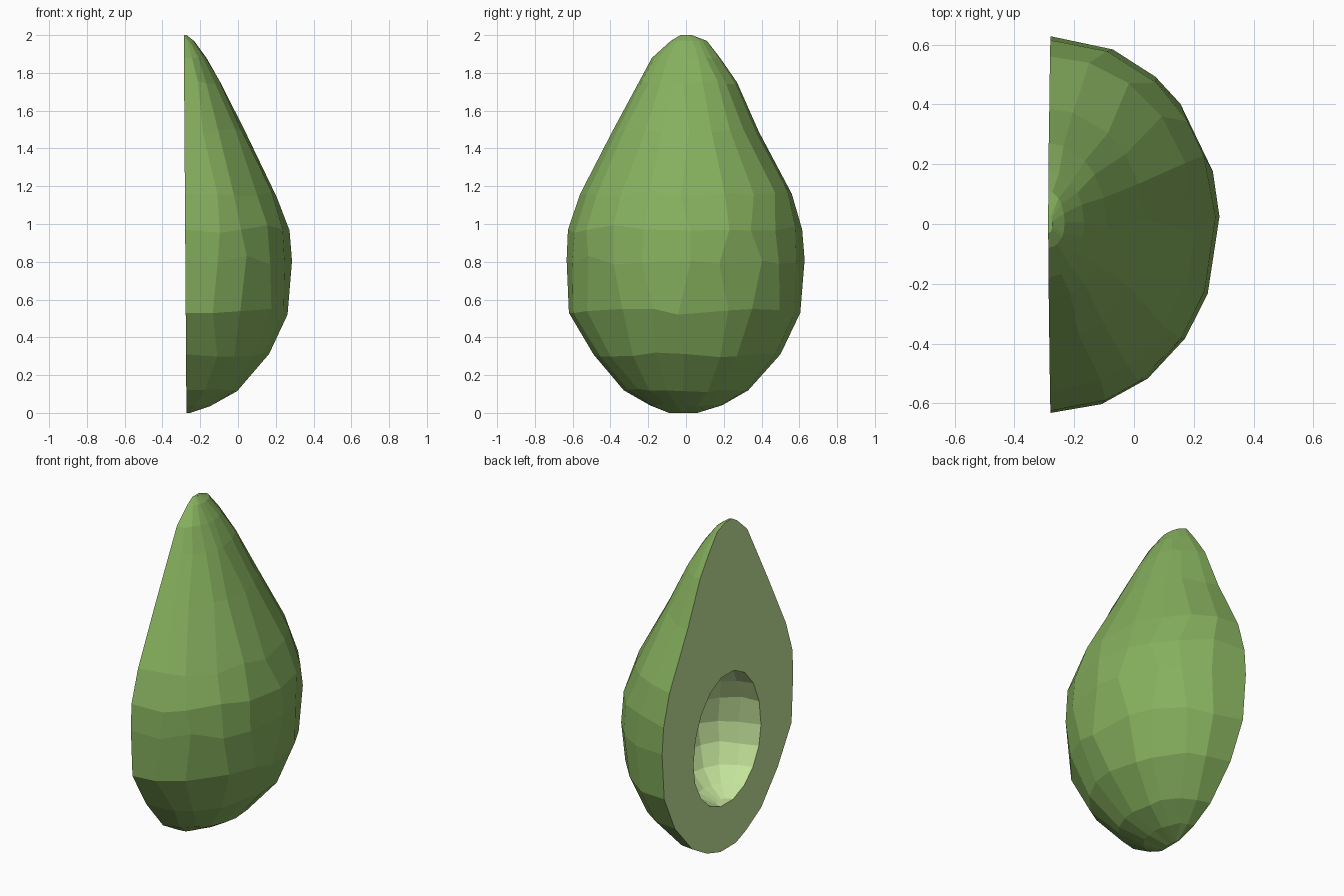
import bpy, bmesh, math, random

random.seed(4)
if "Cube" in bpy.data.objects:
    bpy.data.objects.remove(bpy.data.objects["Cube"], do_unlink=True)


def material(name, rgb):
    mat = bpy.data.materials.new(name)
    mat.use_nodes = True
    mat.diffuse_color = (*rgb, 1)
    mat.node_tree.nodes["Principled BSDF"].inputs["Base Color"].default_value = (*rgb, 1)
    return mat


def cut_x(z):
    """Slightly leaning plane of the cut."""
    return -0.273 - 0.007 * z


def half_shell(bm, rings, segments, mat, jitter):
    """Skin half-elliptic rings (z, width -y, width +y, depth); return the rim edges."""
    loops = []
    for z, w_neg, w_pos, depth in rings:
        loop = []
        for i in range(segments + 1):
            inner = 0 < i < segments
            a = math.pi * i / segments
            height = z
            if inner:
                a += random.uniform(-jitter, jitter)
                height += random.uniform(-jitter, jitter) * depth * 0.6
            y = -math.cos(a) * (w_neg if math.cos(a) > 0 else w_pos)
            height = min(max(height, 0), 2)
            loop.append(bm.verts.new((cut_x(height) + depth * math.sin(a), y, height)))
        loops.append(loop)
    faces = [bm.faces.new((a[i], a[i + 1], b[i + 1], b[i]))
             for a, b in zip(loops, loops[1:]) for i in range(segments)]
    faces += [bm.faces.new(loops[0]), bm.faces.new(loops[-1])]
    for f in faces:
        f.material_index = mat
    return [e for e in {e for f in faces for e in f.edges} if e.is_boundary]


bm = bmesh.new()

# Pear-shaped outer skin, from bottom to top
skin = [
    (0.0, 0.09, 0.06, 0.02), (0.04, 0.19, 0.19, 0.13), (0.12, 0.33, 0.33, 0.27),
    (0.31, 0.49, 0.50, 0.44), (0.53, 0.62, 0.605, 0.54), (0.81, 0.632, 0.628, 0.565),
    (0.97, 0.625, 0.615, 0.553), (1.16, 0.56, 0.56, 0.487), (1.49, 0.39, 0.385, 0.32),
    (1.75, 0.25, 0.27, 0.195), (1.88, 0.18, 0.18, 0.12), (1.97, 0.08, 0.11, 0.055),
    (2.0, 0.03, 0.03, 0.015),
]
rim = half_shell(bm, skin, 10, 0, 0.07)

# Hollow left by the stone
hollow = []
for k in range(9):
    t = math.pi * (0.06 + 0.88 * k / 8)
    lift = -math.cos(t)
    r = math.sin(t)
    z = 0.63 + lift * (0.44 if lift > 0 else 0.36)
    hollow.append((z, 0.325 * r, 0.325 * r, 0.31 * r))
rim += half_shell(bm, hollow, 8, 1, 0.05)

# Flat cut face between the two rims
fill = bmesh.ops.triangle_fill(bm, edges=rim, use_beauty=True)
for f in fill["geom"]:
    if isinstance(f, bmesh.types.BMFace):
        f.material_index = 1
bmesh.ops.recalc_face_normals(bm, faces=bm.faces)

mesh = bpy.data.meshes.new("fruit_half")
bm.to_mesh(mesh)
bm.free()
mesh.materials.append(material("green skin", (0.235, 0.43, 0.11)))
mesh.materials.append(material("pale flesh", (0.56, 0.78, 0.33)))
fruit = bpy.data.objects.new("fruit_half", mesh)
bpy.context.collection.objects.link(fruit)
